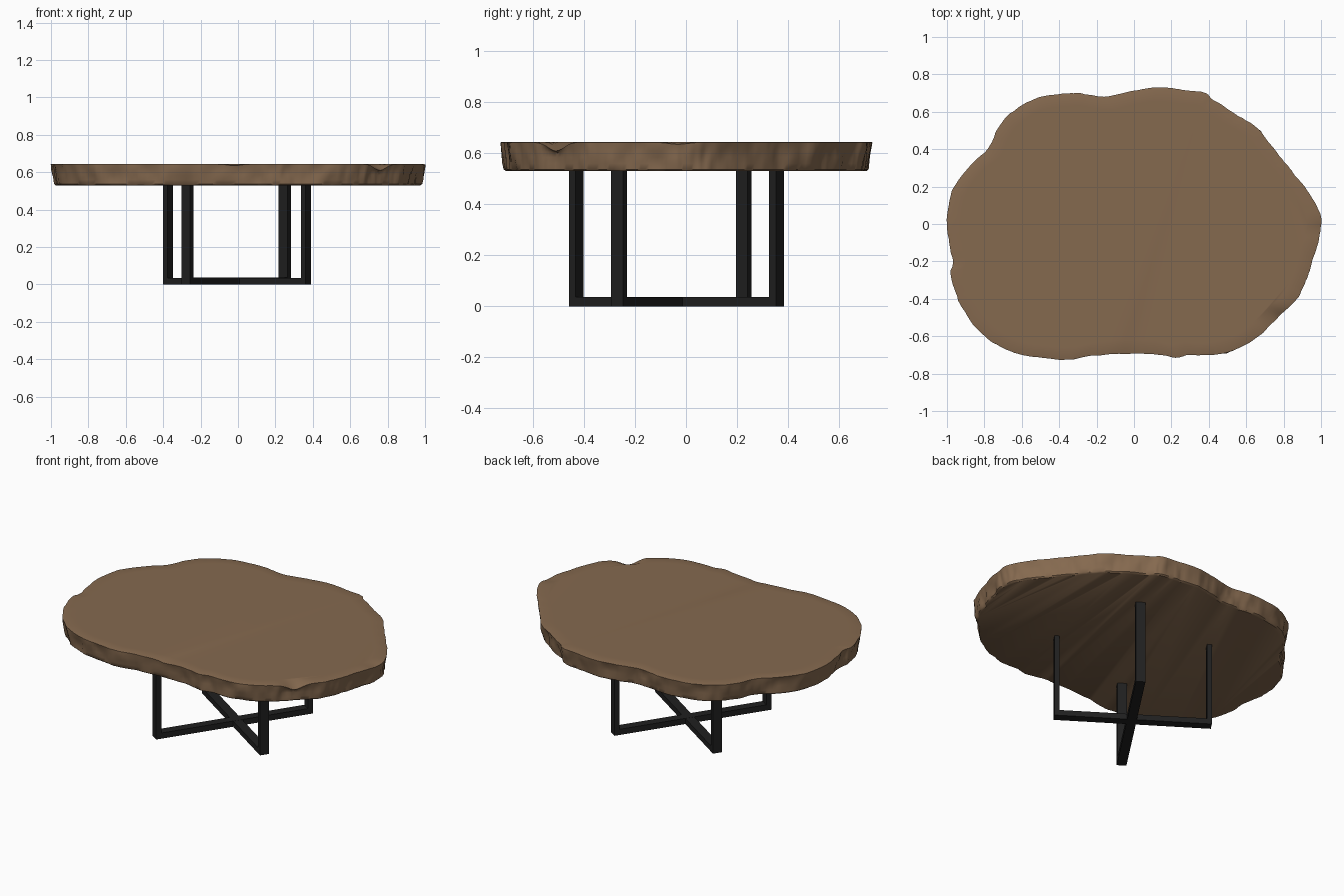
import bpy, bmesh, math
from mathutils import Vector, noise

if "Cube" in bpy.data.objects:
    bpy.data.objects.remove(bpy.data.objects["Cube"])


def material(name, rgb):
    m = bpy.data.materials.new(name)
    m.diffuse_color = (*rgb, 1)
    m.use_nodes = True
    m.node_tree.nodes["Principled BSDF"].inputs["Base Color"].default_value = m.diffuse_color
    return m


wood = material("brown wood", (0.235, 0.142, 0.078))
metal = material("black metal", (0.014, 0.014, 0.014))


def finish(bm, name, mat, angle):
    bmesh.ops.recalc_face_normals(bm, faces=bm.faces)
    me = bpy.data.meshes.new(name)
    bm.to_mesh(me)
    bm.free()
    ob = bpy.data.objects.new(name, me)
    bpy.context.collection.objects.link(ob)
    me.materials.append(mat)
    bpy.ops.object.select_all(action='DESELECT')
    ob.select_set(True)
    bpy.context.view_layer.objects.active = ob
    bpy.ops.object.shade_smooth_by_angle(angle=math.radians(angle))
    return ob


# Natural slab outline, counter-clockwise from the right tip
OUTLINE = [(1, .02), (.98, .09), (.92, .19), (.83, .30), (.75, .40), (.65, .52),
           (.54, .59), (.43, .66), (.38, .70), (.27, .715), (.14, .73), (.03, .72),
           (-.13, .685), (-.24, .69), (-.34, .70), (-.53, .67), (-.65, .60),
           (-.73, .51), (-.78, .40), (-.88, .31), (-.97, .18), (-1, 0),
           (-.97, -.20), (-.98, -.27), (-.93, -.43), (-.81, -.59), (-.66, -.68),
           (-.53, -.71), (-.37, -.725), (-.18, -.70), (.09, -.695), (.22, -.715),
           (.30, -.70), (.43, -.70), (.59, -.65), (.70, -.57), (.78, -.49),
           (.87, -.40), (.925, -.29), (.96, -.18), (.995, -.05)]


def smooth_loop(pts, steps):
    p = [Vector(q) for q in pts]
    n, out = len(p), []
    for i in range(n):
        a, b, c, d = p[i - 1], p[i], p[(i + 1) % n], p[(i + 2) % n]
        for k in range(steps):
            t = k / steps
            out.append(0.5 * (2 * b + (c - a) * t + (2 * a - 5 * b + 4 * c - d) * t * t
                              + (3 * b - a - 3 * c + d) * t ** 3))
    return out


loop = smooth_loop(OUTLINE, 8)
BOTTOM, TOP = 0.53, 0.645
# Dips in the upper rim: x, y, radius, depth
DIPS = [(.76, -.51, .06, .035), (-.02, -.70, .05, .008), (.99, -.03, .05, .008)]

# Tabletop: rough bark rows between flat faces
bm = bmesh.new()
rows = []
# z, inset from outline, bark roughness
for z, inset, rough in [(BOTTOM, .026, .006), (.537, .017, .009), (.56, .014, .013),
                        (.585, .011, .014), (.61, .007, .012), (.633, .002, .008),
                        (TOP - .002, 0, .005), (TOP, .006, .004), (TOP, .075, 0)]:
    row = []
    for p in loop:
        grain = noise.noise(Vector((p.x * 14, p.y * 14, z * 9)))
        grain += 0.6 * noise.noise(Vector((p.x * 35, p.y * 35, z * 14 + 5)))
        q = p - p.normalized() * (inset - rough * grain)
        drop = 0
        if z > .6 and inset < .05:
            drop = sum(d * math.exp(-((p.x - x) ** 2 + (p.y - y) ** 2) / r ** 2)
                       for x, y, r, d in DIPS) * (z - .6) / (TOP - .6)
        row.append(bm.verts.new((q.x, q.y, z - drop)))
    rows.append(row)
n = len(loop)
for lo, hi in zip(rows, rows[1:]):
    for i in range(n):
        j = (i + 1) % n
        bm.faces.new((lo[i], lo[j], hi[j], hi[i]))
bm.faces.new(rows[-1])
bm.faces.new(rows[0][::-1])
finish(bm, "tabletop", wood, 40)


# Base: two crossing U-shaped flat-bar frames
def u_frame(name, centre, angle, half, height=.54, bar=.036, thick=.032, width=.056):
    inner = half - thick
    profile = [(-half, 0), (half, 0), (half, height), (inner, height),
               (inner, bar), (-inner, bar), (-inner, height), (-half, height)]
    c, s = math.cos(angle), math.sin(angle)
    bm = bmesh.new()
    sides = []
    for w in (-width / 2, width / 2):
        sides.append([bm.verts.new((centre[0] + u * c - w * s,
                                    centre[1] + u * s + w * c, z)) for u, z in profile])
    a, b = sides
    # each side is three quads: left leg, bottom bar, right leg
    for v in (a, b):
        bm.faces.new((v[0], v[5], v[6], v[7]))
        bm.faces.new((v[0], v[1], v[4], v[5]))
        bm.faces.new((v[1], v[2], v[3], v[4]))
    for i in range(8):
        j = (i + 1) % 8
        bm.faces.new((a[i], a[j], b[j], b[i]))
    finish(bm, name, metal, 30)


u_frame("long_leg_frame", (-.01, -.038), math.radians(56.5), .487)
u_frame("short_leg_frame", (-.005, -.018), math.radians(-33.5), .457, bar=.0355, thick=.028)
